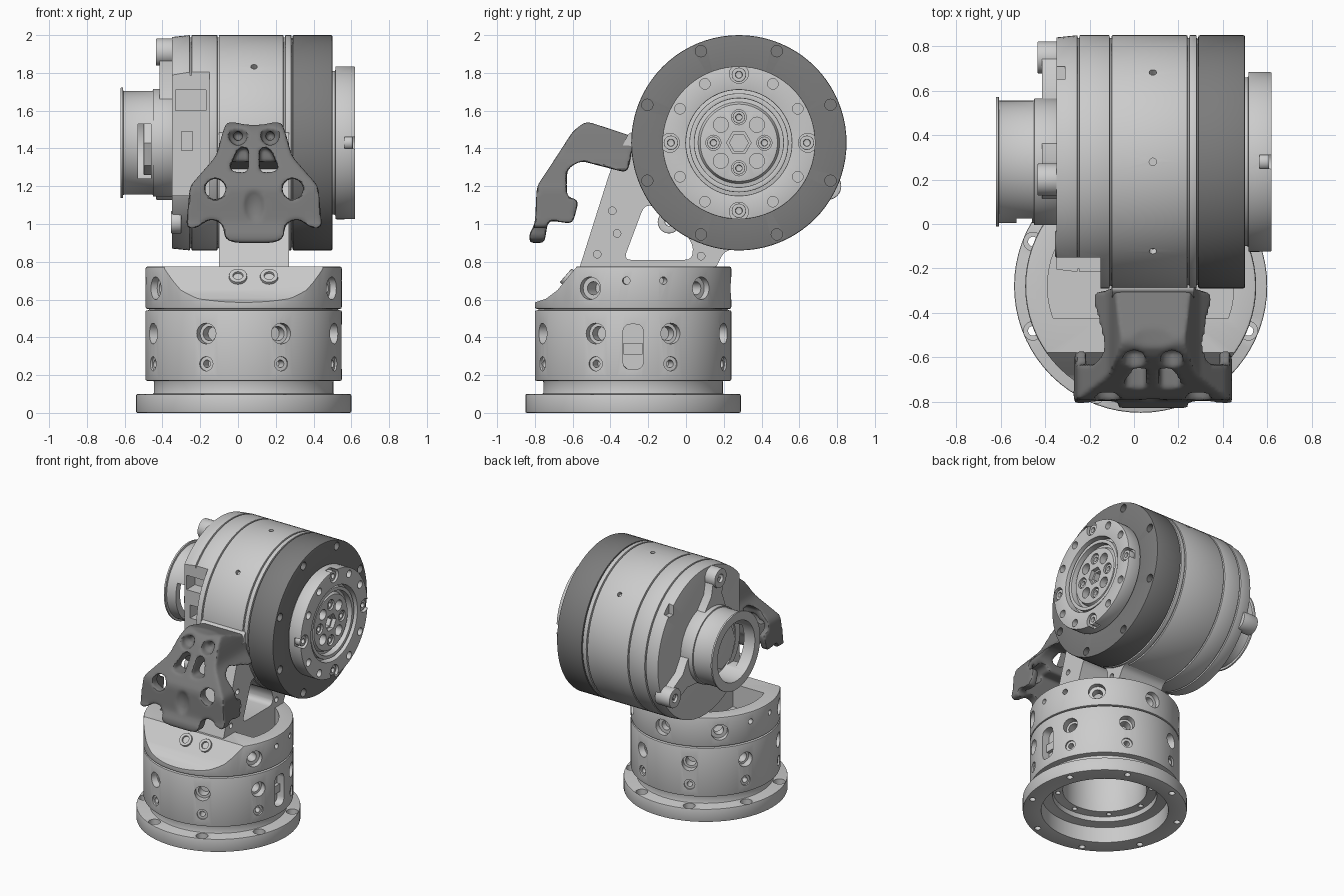
import bpy, bmesh
from math import sin, cos, pi, radians
from mathutils import Vector, Matrix

if "Cube" in bpy.data.objects:
    bpy.data.objects.remove(bpy.data.objects["Cube"])

X, Z = Vector((1, 0, 0)), Vector((0, 0, 1))
BASE = Vector((0.03, -0.28, 0))      # base column axis
DRUM = Vector((0, 0.28, 1.43))       # drum axis (along x)


def frame(at, d):
    return Matrix.Translation(at) @ Vector(d).to_track_quat('Z', 'Y').to_matrix().to_4x4()


def rounded(pts, rad, steps=3, closed=True):
    """Round the corners of a 2D polyline."""
    pts, out, n = [Vector(p) for p in pts], [], len(pts)
    for i, p in enumerate(pts):
        if not closed and i in (0, n - 1):
            out.append(p)
            continue
        a, b = pts[i - 1] - p, pts[(i + 1) % n] - p
        a = p + a.normalized() * min(rad, a.length * 0.45)
        b = p + b.normalized() * min(rad, b.length * 0.45)
        for k in range(steps + 1):
            t = k / steps
            out.append(a * (1 - t) ** 2 + p * 2 * t * (1 - t) + b * t * t)
    return out


def spin(bm, prof, mat, seg=64, rad=0.0):
    """Add a solid of revolution; prof is (radius, height)."""
    closed = prof[0][0] > 0
    if rad:
        prof = rounded(prof, rad, 2, closed)
    rings = []
    for r, h in prof:
        cnt = 1 if r < 1e-6 else seg
        rings.append([bm.verts.new(mat @ Vector((r * cos(2 * pi * i / seg), r * sin(2 * pi * i / seg), h)))
                      for i in range(cnt)])
    for a, b in zip(rings, rings[1:] + rings[:1] if closed else rings[1:]):
        for i in range(seg):
            j = (i + 1) % seg
            f = [a[i % len(a)], a[j % len(a)], b[j % len(b)], b[i % len(b)]]
            bm.faces.new(list(dict.fromkeys(f)))


def prism(bm, pts, axis, lo, hi):
    """Extrude a 2D outline along x, y or z."""
    put = {'X': lambda p, h: (h, p[0], p[1]), 'Y': lambda p, h: (p[0], h, p[1]),
           'Z': lambda p, h: (p[0], p[1], h)}[axis]
    a, b = ([bm.verts.new(put(p, h)) for p in pts] for h in (lo, hi))
    bm.faces.new(a)
    bm.faces.new(b)
    for i in range(len(a)):
        j = (i + 1) % len(a)
        bm.faces.new((a[i], a[j], b[j], b[i]))


def box(bm, x0, x1, y0, y1, z0, z1):
    prism(bm, [(x0, y0), (x1, y0), (x1, y1), (x0, y1)], 'Z', z0, z1)


def hole(bm, at, d, r, depth, r2=0, depth2=0, seg=20):
    """Add a plain or counterbored hole cutter."""
    p = [(0, -depth), (r, -depth)]
    p += [(r, -depth2), (r2, -depth2), (r2, 0.12), (0, 0.12)] if r2 else [(r, 0.12), (0, 0.12)]
    spin(bm, p, frame(at, d), seg)


def make(name, bm, mat=None):
    bmesh.ops.recalc_face_normals(bm, faces=bm.faces)
    me = bpy.data.meshes.new(name)
    bm.to_mesh(me)
    bm.free()
    ob = bpy.data.objects.new(name, me)
    bpy.context.collection.objects.link(ob)
    if mat:
        me.materials.append(mat)
    return ob


def apply(ob):
    dg = bpy.context.evaluated_depsgraph_get()
    me = bpy.data.meshes.new_from_object(ob.evaluated_get(dg))
    ob.modifiers.clear()
    ob.data = me


def cut(ob, bm, op='DIFFERENCE'):
    c = make('cutter', bm)
    c.hide_render = True
    m = ob.modifiers.new('cut', 'BOOLEAN')
    m.operation, m.object, m.solver = op, c, 'EXACT'
    apply(ob)
    bpy.data.objects.remove(c)


def turned(name, prof, at, d, rad=0.008, mat=None, seg=72):
    bm = bmesh.new()
    spin(bm, prof, frame(at, d), seg, rad)
    return make(name, bm, mat)


def polar(a):
    return Vector((cos(radians(a)), sin(radians(a)), 0))


def around(a, r, x):                  # point on the drum, angle in the yz plane
    return DRUM + Vector((x, r * cos(radians(a)), r * sin(radians(a))))


dark = bpy.data.materials.new('dark_grey')
dark.diffuse_color = (0.2, 0.2, 0.2, 1)
dark.use_nodes = True
dark.node_tree.nodes["Principled BSDF"].inputs["Base Color"].default_value = dark.diffuse_color
EIGHT = [22.5 + 45 * k for k in range(8)]

# base column: flange, neck, body and stepped bore
base = turned('base_column', [(0.44, 0), (0.57, 0), (0.57, 0.1), (0.475, 0.1), (0.475, 0.17), (0.52, 0.17),
              (0.52, 0.543), (0.5, 0.543), (0.5, 0.556), (0.29, 0.556), (0.29, 0.16), (0.36, 0.16),
              (0.36, 0.12), (0.44, 0.12)], BASE, Z)
bm = bmesh.new()
for a in EIGHT:
    d = polar(a)
    hole(bm, BASE + d * 0.52 + Z * 0.42, d, 0.038, 0.12, 0.055, 0.05)
    hole(bm, BASE + d * 0.52 + Z * 0.26, d, 0.02, 0.08, 0.038, 0.012)
    hole(bm, BASE + d * 0.525 + Z * 0.05, Z, 0.022, 0.1, 0.042, 0.01)
    hole(bm, BASE + polar(a + 22.5) * 0.325 + Z * 0.165, -Z, 0.018, 0.08)
prism(bm, rounded([(-0.335, 0.23), (-0.225, 0.23), (-0.225, 0.47), (-0.335, 0.47)], 0.045), 'X', 0.49, 0.7)
cut(base, bm)
bm = bmesh.new()
box(bm, 0.44, 0.515, -0.33, -0.23, 0.31, 0.37)
make('slot_latch', bm)

# collar with scooped front, pocket and radial holes
collar = turned('collar', [(0, 0.55), (0.52, 0.55), (0.52, 0.775), (0, 0.775)], BASE, Z, 0.012)
bm = bmesh.new()
prism(bm, [(-0.95, 0.575), (-0.8, 0.585), (-0.74, 0.605), (-0.68, 0.65), (-0.62, 0.725), (-0.565, 0.79),
           (-0.565, 0.9), (-0.95, 0.9)], 'X', -0.7, 0.7)
cut(collar, bm)
bm = bmesh.new()
arc = [BASE + polar(-20 + 220 * k / 30) * 0.42 for k in range(31)]
prism(bm, [(p.x, p.y) for p in arc], 'Z', 0.6, 0.9)
cut(collar, bm)
bm = bmesh.new()
for a in (-26, 44, 90, 136, 206):
    hole(bm, BASE + polar(a) * 0.51 + Z * 0.66, polar(a), 0.035, 0.13, 0.06, 0.03)
for a in (-4, 18, 162, 184):
    hole(bm, BASE + polar(a) * 0.52 + Z * 0.7, polar(a), 0.02, 0.06)
cut(collar, bm)
for i, x in enumerate((0.0, 0.165)):
    turned(f'scoop_screw_{i}', [(0, -0.05), (0.048, -0.05), (0.048, 0.02), (0.026, 0.02), (0.026, -0.01), (0, -0.01)],
           (x, -0.622, 0.715), (0, -0.75, 0.65), 0.004, seg=24)

# upright bracket carrying the drum
bm = bmesh.new()
prism(bm, rounded([(-0.565, 0.59), (-0.565, 0.765), (-0.405, 1.27), (-0.36, 1.36), (-0.3, 1.49), (-0.2, 1.47), (-0.05, 1.1),
                   (0.2, 0.95), (0.25, 0.87), (0.2, 0.85), (0.155, 0.765), (0.155, 0.59)], 0.025), 'X', -0.1, 0.27)
bracket = make('upright_bracket', bm)
bm = bmesh.new()
prism(bm, rounded([(-0.33, 0.81), (-0.225, 1.09), (-0.19, 1.1), (-0.1, 1.08), (0.0, 0.95), (0.04, 0.88),
                   (0.03, 0.81)], 0.04), 'X', -0.3, 0.4)
for y, z in ((-0.39, 1.07), (-0.365, 0.95), (-0.47, 0.84), (0.08, 0.83)):
    for s, x in ((1, 0.27), (-1, -0.1)):
        hole(bm, (x, y, z), X * s, 0.02, 0.03)
cut(bracket, bm)

# drum body with seam grooves
prof = [(0, -0.35), (0.56, -0.35)]
for x in (-0.25, -0.105, 0.245):
    prof += [(0.57, x - 0.005), (0.558, x - 0.004), (0.558, x + 0.004), (0.57, x + 0.005)]
drum = turned('drum_body', prof + [(0.57, 0.282), (0.555, 0.282), (0.555, 0.3), (0, 0.3)], DRUM, X, 0.003, seg=80)
bm = bmesh.new()
box(bm, -0.5, -0.15, -0.5, -0.15, 1.15, 1.95)            # front relief
cut(drum, bm)
bm = bmesh.new()
box(bm, -0.33, -0.17, -0.3, -0.05, 1.6, 1.71)
box(bm, -0.3, -0.24, -0.3, -0.05, 1.39, 1.49)
box(bm, -0.45, -0.31, 0.65, 0.71, 1.78, 2.0)
for a in (45, 90, 135):
    hole(bm, around(a, 0.57, 0.085), (0, cos(radians(a)), sin(radians(a))), 0.017, 0.03, seg=12)
cut(drum, bm)

# dark band of the drum
band = turned('drum_band', [(0.3, 0.289), (0.57, 0.289), (0.57, 0.5), (0.3, 0.5)], DRUM, X, 0.008, dark, 80)
bm = bmesh.new()
for a in EIGHT:
    hole(bm, around(a, 0.525, 0.5), X, 0.03, 0.04)
cut(band, bm)

# output hub: ring with bolt holes, inner lips and centre disc
hub = turned('hub_ring', [(0.28, 0.45), (0.38, 0.45), (0.38, 0.515), (0.405, 0.515), (0.405, 0.62), (0.28, 0.62)],
             DRUM, X, 0.006)
bm = bmesh.new()
for a in range(0, 360, 30):
    if a % 90:
        hole(bm, around(a, 0.36, 0.62), X, 0.028, 0.04)
    else:
        hole(bm, around(a, 0.365, 0.62), X, 0.05, 0.055)
cut(hub, bm)
for a in range(0, 360, 90):
    turned(f'hub_screw_{a}', [(0, -0.06), (0.038, -0.06), (0.038, -0.012), (0.018, -0.012), (0.018, -0.035), (0, -0.035)],
           around(a, 0.36, 0.62), X, 0.003, seg=20)
turned('hub_lip', [(0.235, 0.45), (0.262, 0.45), (0.262, 0.605), (0.235, 0.605)], DRUM, X, 0.005)
disc = turned('hub_disc', [(0, 0.42), (0.29, 0.42), (0.29, 0.56), (0.215, 0.56), (0.205, 0.59), (0, 0.59)], DRUM, X, 0.004)
bm = bmesh.new()
hole(bm, DRUM + X * 0.59, X, 0.05, 0.09, 0.065, 0.03, 6)
for a in range(0, 360, 45):
    hole(bm, around(a, 0.135, 0.59), X, 0.04, 0.05)
cut(disc, bm)
for a in range(0, 360, 90):
    turned(f'disc_screw_{a}', [(0, -0.06), (0.033, -0.06), (0.033, -0.008), (0.017, -0.008), (0.017, -0.03), (0, -0.03)],
           around(a, 0.135, 0.59), X, 0.003, seg=16)

# rear mount: arms, ears and open cap
ears = [(0.2, 1.91), (0.75, 1.2)]
for i, (y, z) in enumerate(ears):
    e, c = Vector((y, z)), Vector((DRUM.y, DRUM.z))
    d = (e - c).normalized()
    n = Vector((-d.y, d.x))
    bm = bmesh.new()
    prism(bm, [c + n * 0.22, c + d * 0.27 + n * 0.12, c + d * 0.36 + n * 0.065, e + n * 0.06,
               e - n * 0.06, c + d * 0.36 - n * 0.065, c + d * 0.27 - n * 0.12, c - n * 0.22], 'X', -0.415, -0.34)
    make(f'mount_arm_{i}', bm)
    turned(f'mount_ear_{i}', [(0.03, -0.435), (0.072, -0.435), (0.072, -0.31), (0.03, -0.31)],
           (0, y, z), X, 0.006, seg=32)
turned('lower_boss', [(0.02, -0.355), (0.06, -0.355), (0.06, -0.3), (0.02, -0.3)], (0, -0.09, 1.01), X, 0.005, seg=24)
cap = turned('rear_cap', [(0, -0.34), (0.285, -0.34), (0.285, -0.45), (0.275, -0.45), (0.275, -0.608), (0.292, -0.608),
             (0.292, -0.622), (0.225, -0.622), (0.225, -0.45), (0, -0.45)], DRUM, X, 0.004)
bm = bmesh.new()
box(bm, -0.53, -0.46, -0.1, 0.2, 1.24, 1.53)
cut(cap, bm)
turned('cap_core', [(0, -0.4), (0.17, -0.4), (0.17, -0.5), (0, -0.5)], DRUM, X, 0.005, seg=8)

# front guard: side outline crossed with front outline
CX = 0.085
bm = bmesh.new()
prism(bm, rounded([(-0.53, 1.545), (-0.27, 1.46), (-0.31, 1.27), (-0.56, 1.335), (-0.63, 1.29), (-0.63, 1.14), (-0.565, 1.13),
                   (-0.6, 1.0), (-0.73, 1.02), (-0.75, 0.895), (-0.83, 0.895), (-0.83, 0.95), (-0.8, 1.0),
                   (-0.79, 1.2), (-0.69, 1.35), (-0.6, 1.49)], 0.03), 'X', -0.35, 0.55)
guard = make('front_guard', bm, dark)
half = [(0.05, 1.525), (0.14, 1.55), (0.165, 1.49), (0.2, 1.36), (0.34, 1.2), (0.36, 0.98), (0.31, 0.975),
        (0.23, 1.03), (0.165, 1.0), (0.155, 0.92), (0.1, 0.9)]
bm = bmesh.new()
prism(bm, rounded([(CX + x, z) for x, z in half] + [(CX - x, z) for x, z in half[::-1]], 0.03), 'Y', -1, -0.2)
cut(guard, bm, 'INTERSECT')
bm = bmesh.new()
box(bm, CX - 0.3, CX + 0.3, -0.725, -0.4, 0.8, 1.2)     # hollow between side wings
cut(guard, bm)
bm = bmesh.new()
for s in (-1, 1):
    hole(bm, (CX + s * 0.085, -0.6, 1.465), (0, -1, 0), 0.025, 0.12, 0.048, 0.03)
    hole(bm, (CX + s * 0.205, -0.8, 1.185), (0, -1, 0), 0.055, 0.3)
    prism(bm, rounded([(CX + s * x, z) for x, z in ((0.03, 1.41), (0.085, 1.4), (0.135, 1.28), (0.03, 1.27))], 0.03),
          'Y', -0.95, -0.56)
bmesh.ops.create_uvsphere(bm, u_segments=24, v_segments=16, radius=1, matrix=Matrix.Translation((CX, -0.83, 1.1))
                          @ Matrix.Diagonal((0.07, 0.06, 0.11, 1)))
cut(guard, bm)
m = guard.modifiers.new('soften', 'REMESH')
m.mode, m.voxel_size = 'VOXEL', 0.011
m = guard.modifiers.new('smooth', 'SMOOTH')
m.factor, m.iterations = 0.5, 5
apply(guard)
if not guard.data.materials:
    guard.data.materials.append(dark)

# smooth curved faces, keep edges sharp
bpy.ops.object.select_all(action='SELECT')
bpy.context.view_layer.objects.active = guard
bpy.ops.object.shade_smooth_by_angle(angle=radians(35))
